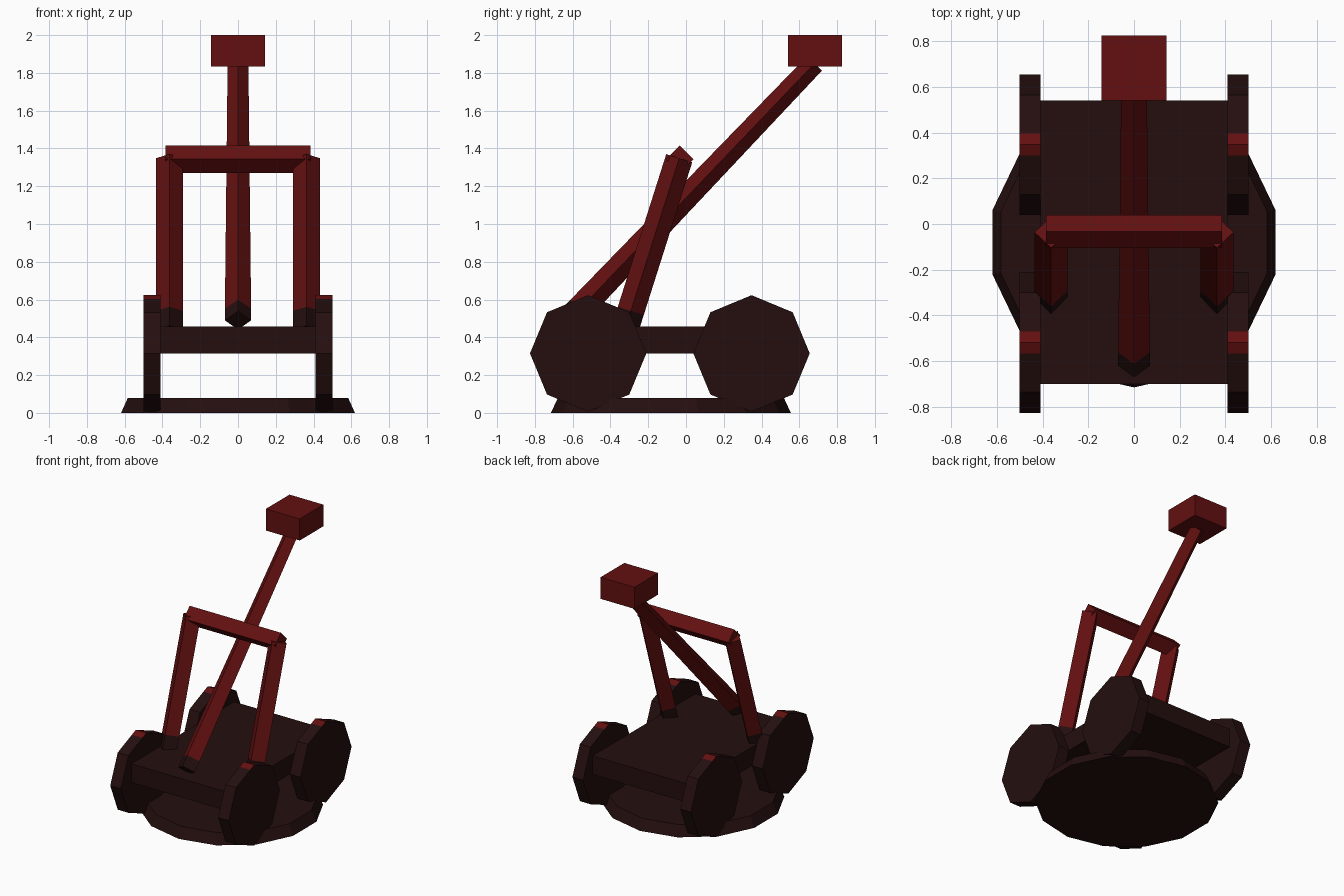
import bpy, bmesh, math
from mathutils import Vector

if "Cube" in bpy.data.objects:
    bpy.data.objects.remove(bpy.data.objects["Cube"])


def material(name, rgb):
    m = bpy.data.materials.new(name)
    m.use_nodes = True
    m.diffuse_color = (*rgb, 1)
    bsdf = m.node_tree.nodes["Principled BSDF"]
    bsdf.inputs["Base Color"].default_value = (*rgb, 1)
    bsdf.inputs["Roughness"].default_value = 0.9
    return m


RED = material("dark red wood", (0.125, 0.005, 0.005))
DARK = material("dark brown wood", (0.018, 0.0045, 0.0045))


def finish(name, bm, mats):
    bmesh.ops.recalc_face_normals(bm, faces=bm.faces)
    mesh = bpy.data.meshes.new(name)
    bm.to_mesh(mesh)
    bm.free()
    for m in mats:
        mesh.materials.append(m)
    obj = bpy.data.objects.new(name, mesh)
    bpy.context.collection.objects.link(obj)
    return obj


def paint(bm, point, normal):
    """Cut along a plane and give the faces beyond it the second material."""
    point, normal = Vector(point), Vector(normal)
    bmesh.ops.bisect_plane(bm, geom=bm.verts[:] + bm.edges[:] + bm.faces[:],
                           plane_co=point, plane_no=normal)
    for f in bm.faces:
        if (f.calc_center_median() - point).dot(normal) > 0:
            f.material_index = 1


def box(name, low, high, mat):
    bm = bmesh.new()
    bmesh.ops.create_cube(bm, size=1)
    low, high = Vector(low), Vector(high)
    for v in bm.verts:
        v.co = (low + high) / 2 + v.co * (high - low)
    return finish(name, bm, [mat])


def prism(name, start, end, r1, r2, side, sides=4, mats=(RED,), dark_end=0, phase=0):
    """Tapered bar between two points, its first corner pointing along side."""
    start, end, side = Vector(start), Vector(end), Vector(side)
    axis = (end - start).normalized()
    other = axis.cross(side)
    bm = bmesh.new()
    rings = []
    for centre, r in ((start, r1), (end, r2)):
        ring = []
        for i in range(sides):
            a = phase + math.tau * i / sides
            ring.append(bm.verts.new(centre + r * (math.cos(a) * side + math.sin(a) * other)))
        rings.append(ring)
        bm.faces.new(ring)
    for i in range(sides):
        j = (i + 1) % sides
        bm.faces.new((rings[0][i], rings[0][j], rings[1][j], rings[1][i]))
    if dark_end:
        paint(bm, start + axis * dark_end, -axis)
    return finish(name, bm, mats)


X, Y, Z = Vector((1, 0, 0)), Vector((0, 1, 0)), Vector((0, 0, 1))

# Ground disc and chassis
prism("base_disc", (0, -0.08, 0), (0, -0.08, 0.08), 0.635, 0.598, Y, 14, [DARK])
box("chassis", (-0.41, -0.7, 0.315), (0.41, 0.54, 0.457), DARK)

# Wheels with a red patch across the top of the rim
for side_name, s in (("left", 1), ("right", -1)):
    for end_name, y in (("front", -0.518), ("back", 0.347)):
        wheel = prism(f"{end_name}_{side_name}_wheel", (s * 0.41, y, 0.315),
                      (s * 0.5, y, 0.315), 0.308, 0.308, Y, 8, [DARK, RED])
        bm = bmesh.new()
        bm.from_mesh(wheel.data)
        for dy in (-0.048, 0.048):
            bmesh.ops.bisect_plane(bm, geom=bm.verts[:] + bm.edges[:] + bm.faces[:],
                                   plane_co=(0, y + dy, 0), plane_no=Y)
        for f in bm.faces:
            c = f.calc_center_median()
            if f.normal.z > 0.5 and abs(c.y - y) < 0.048:
                f.material_index = 1
        bm.to_mesh(wheel.data)
        bm.free()

    # Leaning uprights, dark at the foot
    prism(f"{side_name}_upright", (s * 0.363, -0.324, 0.44), (s * 0.363, -0.036, 1.348),
          0.072, 0.072, X, 4, [RED, DARK], 0.105)

# Crossbar, throwing arm and bucket
prism("crossbar", (-0.385, -0.033, 1.343), (0.385, -0.033, 1.343), 0.072, 0.072, Z)
prism("throwing_arm", (0, -0.62, 0.49), (0, 0.68, 1.85), 0.07, 0.055, X, 4,
      [RED, DARK], 0.085)
box("bucket", (-0.143, 0.54, 1.835), (0.143, 0.825, 2), RED)
